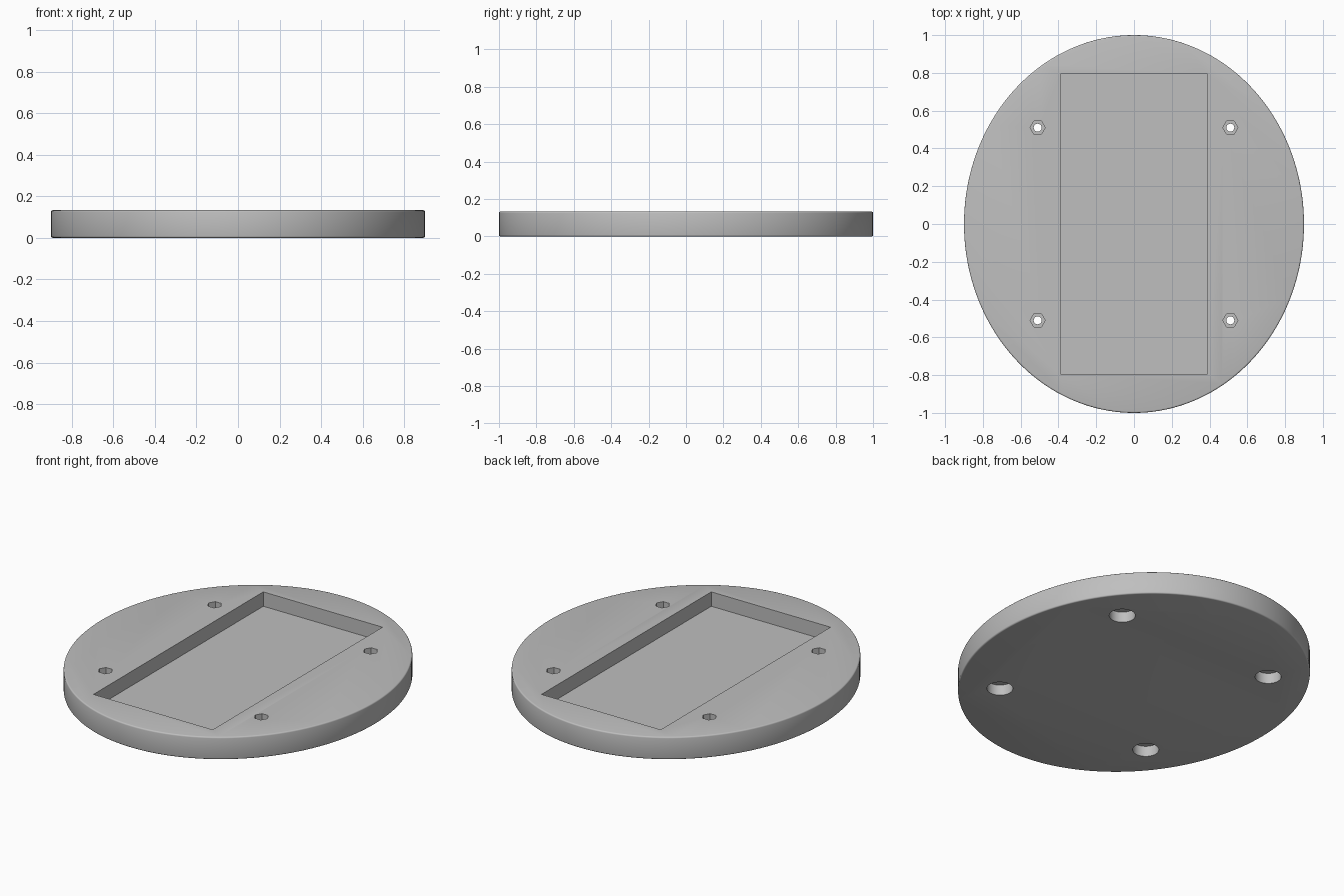
import bpy
import bmesh
from math import radians
from mathutils import Matrix

cube = bpy.data.objects.get("Cube")
if cube:
    bpy.data.objects.remove(cube, do_unlink=True)

HEIGHT = 0.133
HOLE = 0.51

grey = bpy.data.materials.new("plain grey")
grey.use_nodes = True
colour = (0.52, 0.52, 0.52, 1)
grey.diffuse_color = colour
grey.node_tree.nodes["Principled BSDF"].inputs["Base Color"].default_value = colour


def add_object(name, bm):
    mesh = bpy.data.meshes.new(name)
    bm.to_mesh(mesh)
    bm.free()
    mesh.materials.append(grey)
    obj = bpy.data.objects.new(name, mesh)
    bpy.context.collection.objects.link(obj)
    return obj


def add_prism(bm, sides, radius, low, high, x=0, y=0):
    """Upright prism between two heights."""
    bmesh.ops.create_cone(
        bm, cap_ends=True, segments=sides, radius1=radius, radius2=radius,
        depth=high - low, matrix=Matrix.Translation((x, y, (low + high) / 2)))


# Oval base plate with softly rounded rims
bm = bmesh.new()
add_prism(bm, 160, 1, 0, HEIGHT)
bmesh.ops.scale(bm, vec=(0.9, 1, 1), verts=bm.verts)
rims = [e for e in bm.edges if abs(e.verts[0].co.z - e.verts[1].co.z) < 0.001]
bmesh.ops.bevel(bm, geom=rims, offset=0.008, segments=3, profile=0.5,
                affect='EDGES')
plate = add_object("base_plate", bm)

# Cutters: rectangular pocket, then the stepped screw holes
cutters = []
bm = bmesh.new()
bmesh.ops.create_cube(bm, size=1, matrix=Matrix.Translation((0, 0, 0.148))
                      @ Matrix.Diagonal((0.78, 1.586, 0.2, 1)))
cutters.append(add_object("pocket_cutter", bm))

steps = (("nut_recess_cutter", 6, 0.04, 0.093, 0.2),
         ("screw_hole_cutter", 32, 0.021, -0.1, 0.2),
         ("counterbore_cutter", 48, 0.07, -0.1, 0.062))
for name, sides, radius, low, high in steps:
    bm = bmesh.new()
    for x in (-HOLE, HOLE):
        for y in (-HOLE, HOLE):
            start = len(bm.verts)
            add_prism(bm, sides, radius, low, high, x, y)
            if sides == 6:
                # Point the nut corners sideways
                bm.verts.ensure_lookup_table()
                bmesh.ops.rotate(bm, cent=(x, y, 0), verts=bm.verts[start:],
                                 matrix=Matrix.Rotation(radians(30), 3, 'Z'))
    cutters.append(add_object(name, bm))

for cutter in cutters:
    cutter.hide_render = True
    cut = plate.modifiers.new(cutter.name, 'BOOLEAN')
    cut.operation = 'DIFFERENCE'
    cut.solver = 'EXACT'
    cut.object = cutter

# Bake the cuts and remove the cutters
bpy.context.view_layer.update()
evaluated = plate.evaluated_get(bpy.context.evaluated_depsgraph_get())
result = bpy.data.meshes.new_from_object(evaluated)
plate.modifiers.clear()
plate.data = result
for cutter in cutters:
    bpy.data.objects.remove(cutter, do_unlink=True)

# Smooth round walls, crisp edges
bpy.ops.object.select_all(action='DESELECT')
plate.select_set(True)
bpy.context.view_layer.objects.active = plate
bpy.ops.object.shade_smooth_by_angle(angle=radians(40))
